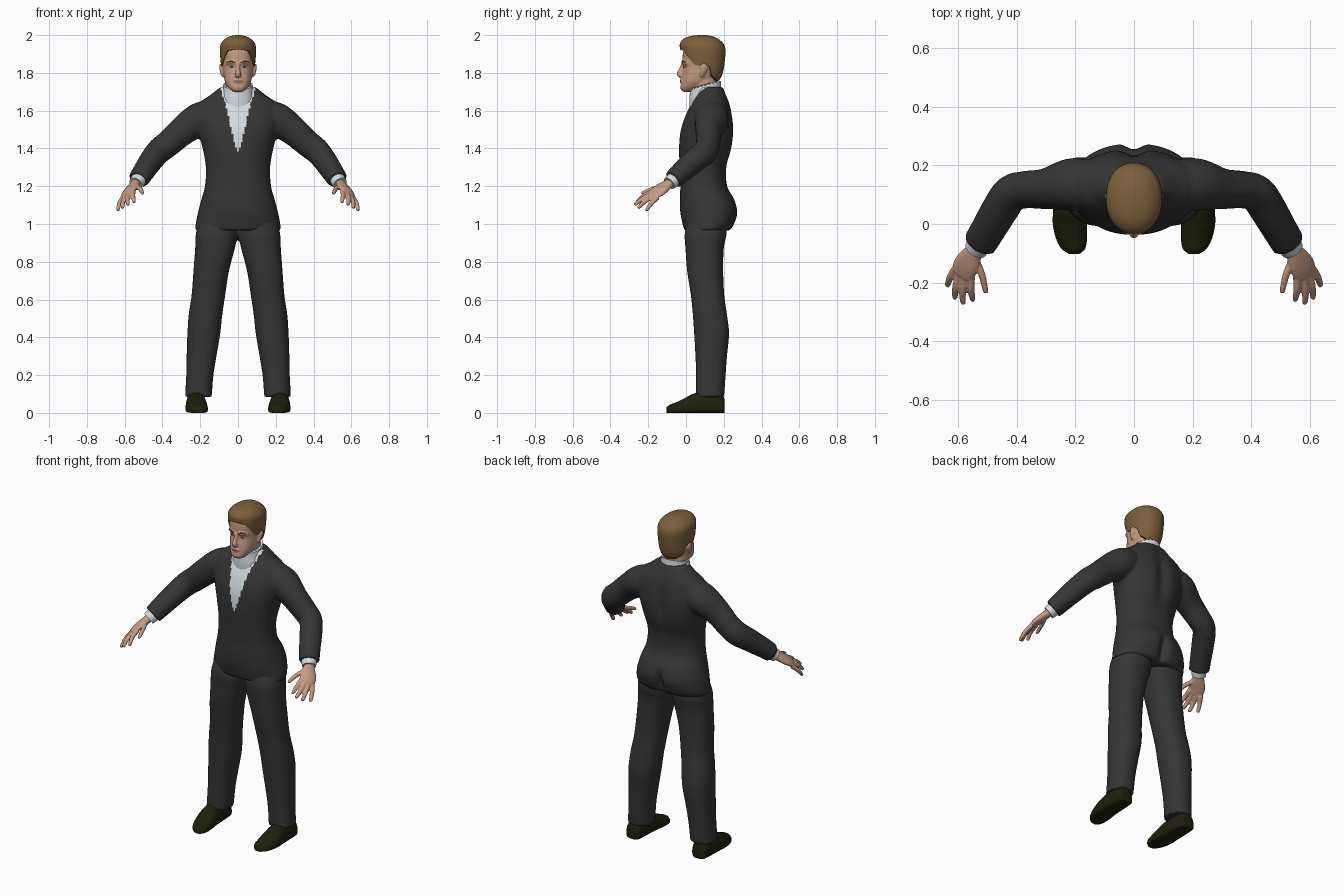
import bpy, bmesh, math
from mathutils import Vector


def material(name, *rgb):
    m = bpy.data.materials.new(name)
    m.diffuse_color = (*rgb, 1)
    return m


SUIT = material("charcoal cloth", 0.036, 0.036, 0.037)
SHIRT = material("white cloth", 0.66, 0.72, 0.75)
SKIN = material("skin", 0.56, 0.33, 0.225)
HAIR = material("brown hair", 0.2, 0.115, 0.045)
SHOE = material("dark leather", 0.014, 0.014, 0.004)
LIPS = material("lips", 0.36, 0.17, 0.13)
EYE = material("eye white", 0.55, 0.5, 0.46)
IRIS = material("iris", 0.05, 0.04, 0.035)


def resample(keys, k=6):
    """Smooth curve through key rows, k steps per span."""
    out = []
    for i in range(len(keys) - 1):
        a, b, c, d = (keys[min(max(j, 0), len(keys) - 1)] for j in range(i - 1, i + 3))
        for s in range(k):
            t = s / k
            out.append([0.5 * (2*q + (r-p)*t + (2*p-5*q+4*r-s2)*t*t + (3*q-p-3*r+s2)*t**3)
                        for p, q, r, s2 in zip(a, b, c, d)])
    return out + [list(keys[-1])]


def lerp_table(table, a):
    for (x0, y0), (x1, y1) in zip(table, table[1:]):
        if a <= x1:
            return y0 + (y1 - y0) * (a - x0) / (x1 - x0)
    return table[-1][1]


def spow(v, p):
    return math.copysign(abs(v) ** (2 / p), v)


def skin_rings(bm, rings, side=1):
    """Join rings of points into a capped surface; side=-1 mirrors it."""
    vs = [[bm.verts.new((p[0] * side, p[1], p[2])) for p in r] for r in rings]
    n = len(vs[0])
    for a, b in zip(vs, vs[1:]):
        for i in range(n):
            bm.faces.new((a[i], a[(i+1) % n], b[(i+1) % n], b[i]))
    bm.faces.new(vs[0])
    bm.faces.new(vs[-1][::-1])


def body_rings(keys, n=48, p=2.2, k=6):
    """Horizontal sections: z, centre x, half width, front y, back y."""
    rings = []
    for z, xc, rx, yf, yb in resample(keys, k):
        ring = []
        for i in range(n):
            a = 2 * math.pi * i / n
            ring.append((xc + rx * spow(math.sin(a), p),
                         (yf + yb) / 2 - (yb - yf) / 2 * spow(math.cos(a), p), z))
        rings.append(ring)
    return rings


def tube_rings(keys, ref=(0, 0, 1), n=24, k=6):
    """Sections along a path: x, y, z, half width along ref, half thickness."""
    rows = resample(keys, k)
    pts = [Vector(r[:3]) for r in rows]
    rings = []
    for i, r in enumerate(rows):
        t = (pts[min(i+1, len(pts)-1)] - pts[max(i-1, 0)]).normalized()
        u = Vector(ref)
        u = (u - t * u.dot(t)).normalized()
        v = t.cross(u)
        rings.append([pts[i] + u * r[3] * math.cos(2*math.pi*j/n)
                      + v * r[4] * math.sin(2*math.pi*j/n) for j in range(n)])
    return rings


def finish(bm, name, mats, voxel=0, smooth=3, angle=50):
    """Turn bm into an object, optionally fusing overlapping pieces."""
    bmesh.ops.recalc_face_normals(bm, faces=bm.faces)
    me = bpy.data.meshes.new(name)
    bm.to_mesh(me)
    bm.free()
    ob = bpy.data.objects.new(name, me)
    bpy.context.collection.objects.link(ob)
    if voxel:
        m = ob.modifiers.new("fuse", 'REMESH')
        m.mode, m.voxel_size = 'VOXEL', voxel
        s = ob.modifiers.new("relax", 'SMOOTH')
        s.factor, s.iterations = 0.5, smooth
        dg = bpy.context.evaluated_depsgraph_get()
        me = bpy.data.meshes.new_from_object(ob.evaluated_get(dg))
        ob.modifiers.clear()
        ob.data = me
    me.materials.clear()
    for m in mats:
        me.materials.append(m)
    bpy.ops.object.select_all(action='DESELECT')
    ob.select_set(True)
    bpy.context.view_layer.objects.active = ob
    bpy.ops.object.shade_smooth_by_angle(angle=math.radians(angle))
    return ob


# Jacket: torso with back groove and seat cleft, fused with the sleeves
bm = bmesh.new()
rings = body_rings([
    (0.965, 0, 0.226, -0.008, 0.235), (1.0, 0, 0.224, -0.018, 0.258), (1.06, 0, 0.212, -0.03, 0.275),
    (1.13, 0, 0.194, -0.033, 0.258), (1.2, 0, 0.175, -0.03, 0.218), (1.3, 0, 0.17, -0.033, 0.215),
    (1.4, 0, 0.187, -0.037, 0.245), (1.5, 0, 0.212, -0.027, 0.256), (1.58, 0, 0.225, 0.0, 0.246),
    (1.64, 0, 0.205, 0.03, 0.232), (1.68, 0, 0.15, 0.05, 0.215), (1.725, 0, 0.094, 0.065, 0.196)], 72)
for r in rings:
    for i, (x, y, z) in enumerate(r):
        if y > 0.12:
            cleft = 0.045 * math.exp(-((z - 1.03) / 0.07) ** 2) * math.exp(-(x / 0.022) ** 2)
            spine = 0.024 * math.exp(-((z - 1.5) / 0.13) ** 2) * math.exp(-(x / 0.035) ** 2)
            r[i] = (x, y - cleft - spine, z)
skin_rings(bm, rings)
SLEEVE = [(0.13, 0.13, 1.58, 0.08, 0.08), (0.21, 0.135, 1.552, 0.088, 0.09),
          (0.3, 0.12, 1.487, 0.077, 0.07), (0.37, 0.117, 1.425, 0.071, 0.064),
          (0.42, 0.103, 1.385, 0.069, 0.064), (0.46, 0.045, 1.335, 0.064, 0.063),
          (0.495, -0.015, 1.283, 0.058, 0.06), (0.527, -0.068, 1.235, 0.052, 0.058)]
for s in (1, -1):
    skin_rings(bm, tube_rings(SLEEVE), s)
jacket = finish(bm, "jacket", (SUIT, SHIRT), 0.01, 3)
OPENING = [(1.38, 0), (1.41, 0.013), (1.5, 0.036), (1.6, 0.056), (1.68, 0.083), (1.73, 0.095)]
for f in jacket.data.polygons:
    x, y, z = f.center
    f.material_index = int(y < 0.12 and z > 1.385 and abs(x) < lerp_table(OPENING, z))

# Trousers: both legs fused at the hips
bm = bmesh.new()
LEG = [(0.085, 0.21, 0.071, 0.053, 0.202), (0.2, 0.202, 0.072, 0.053, 0.21), (0.3, 0.193, 0.079, 0.05, 0.217),
       (0.42, 0.181, 0.087, 0.043, 0.228), (0.52, 0.172, 0.089, 0.036, 0.217), (0.62, 0.157, 0.089, 0.026, 0.203),
       (0.75, 0.142, 0.094, 0.006, 0.197), (0.87, 0.122, 0.105, -0.003, 0.2),
       (0.95, 0.112, 0.111, -0.007, 0.215), (1.02, 0.105, 0.1, 0.01, 0.21)]
for s in (1, -1):
    skin_rings(bm, body_rings(LEG, 40, 2.3), s)
finish(bm, "trousers", (SUIT,), 0.011, 2)

# Shoes: upright sections from heel to toe (y, x, half width, height)
SHOES = [(0.203, 0.222, 0.03, 0.07), (0.19, 0.222, 0.046, 0.1), (0.13, 0.222, 0.052, 0.115),
         (0.05, 0.221, 0.055, 0.105), (0.0, 0.219, 0.058, 0.082), (-0.05, 0.213, 0.053, 0.057),
         (-0.085, 0.207, 0.04, 0.044), (-0.102, 0.204, 0.018, 0.03)]
for s, name in ((1, "left_shoe"), (-1, "right_shoe")):
    bm = bmesh.new()
    rings = []
    for y, xc, rx, h in resample(SHOES, 4):
        ring = []
        for i in range(28):
            a = 2 * math.pi * i / 28
            low = math.sin(a) < 0
            ring.append((xc + rx * spow(math.cos(a), 4 if low else 2.4), y,
                         h * (0.35 + (0.35 * spow(math.sin(a), 5) if low else 0.65 * math.sin(a)))))
        rings.append(ring)
    skin_rings(bm, rings, s)
    finish(bm, name, (SHOE,))

# Hands: palm, thumb and four tapering fingers; shirt cuffs at the wrists
WIDE = (0.06, 0.04, -0.03)
FINGERS = [((0.556, -0.18, 1.17), (0.556, -0.222, 1.15), (0.55, -0.258, 1.118)),
           ((0.577, -0.178, 1.16), (0.585, -0.228, 1.135), (0.583, -0.268, 1.105)),
           ((0.594, -0.168, 1.15), (0.608, -0.214, 1.122), (0.611, -0.25, 1.088)),
           ((0.608, -0.152, 1.14), (0.627, -0.182, 1.11), (0.636, -0.208, 1.075)),
           ((0.545, -0.115, 1.2), (0.52, -0.17, 1.188), (0.506, -0.228, 1.165))]
for s, side in ((1, "left"), (-1, "right")):
    bm = bmesh.new()
    skin_rings(bm, tube_rings([
        (0.52, -0.06, 1.24, 0.027, 0.024), (0.543, -0.09, 1.214, 0.03, 0.023),
        (0.561, -0.122, 1.192, 0.043, 0.022), (0.577, -0.15, 1.172, 0.047, 0.019),
        (0.587, -0.175, 1.155, 0.042, 0.015)], WIDE), s)
    for a, b, c in FINGERS:
        end = Vector(c) + (Vector(c) - Vector(b)) * 0.12
        skin_rings(bm, tube_rings([(*a, 0.0145, 0.0135), (*b, 0.0125, 0.012),
                                   (*c, 0.01, 0.009), (*end, 0.004, 0.004)], WIDE, 12, 4), s)
    finish(bm, side + "_hand", (SKIN,), 0.0045, 2)
    bm = bmesh.new()
    skin_rings(bm, tube_rings([(0.51, -0.04, 1.26, 0.04, 0.043), (0.528, -0.069, 1.232, 0.039, 0.042),
                               (0.541, -0.088, 1.215, 0.036, 0.039)], n=28, k=2), s)
    finish(bm, side + "_cuff", (SHIRT,))

# Shirt collar: sloped neck band with a notched rim
bm = bmesh.new()
rings = body_rings([(1.6, 0, 0.105, 0.02, 0.2), (1.66, 0, 0.092, 0.018, 0.195),
                    (1.7, 0, 0.082, 0.02, 0.188), (1.732, 0, 0.078, 0.022, 0.184)], 48, 2, 3)
for k, r in enumerate(rings):
    t = k / (len(rings) - 1)
    notch = 0.007 if k == len(rings) - 1 else 0
    rings[k] = [(x, y, z + t * t * (y - 0.1) * 0.28 + notch * (i % 2)) for i, (x, y, z) in enumerate(r)]
skin_rings(bm, rings)
finish(bm, "shirt_collar", (SHIRT,))

# Head: skull, neck, nose, brow ridge, chin and ears fused
bm = bmesh.new()
skin_rings(bm, body_rings([
    (1.7, 0, 0.026, -0.018, 0.03), (1.718, 0, 0.046, -0.03, 0.075), (1.75, 0, 0.067, -0.025, 0.125),
    (1.785, 0, 0.076, -0.021, 0.165), (1.825, 0, 0.081, -0.014, 0.185), (1.86, 0, 0.084, -0.018, 0.193),
    (1.92, 0, 0.085, -0.014, 0.195), (1.96, 0, 0.068, 0.01, 0.17), (1.98, 0, 0.04, 0.04, 0.13)], 48, 2.3))
skin_rings(bm, tube_rings([(0, 0.105, 1.6, 0.07, 0.07), (0, 0.1, 1.7, 0.07, 0.07),
                           (0, 0.095, 1.8, 0.065, 0.065)], (1, 0, 0)))
skin_rings(bm, tube_rings([(0, -0.012, 1.85, 0.009, 0.012), (0, -0.025, 1.815, 0.011, 0.014),
                           (0, -0.032, 1.795, 0.016, 0.017), (0, -0.025, 1.78, 0.016, 0.011)], (1, 0, 0), 16))
skin_rings(bm, tube_rings([(0, -0.021, 1.767, 0.018, 0.007), (0, -0.023, 1.757, 0.026, 0.01),
                           (0, -0.021, 1.745, 0.018, 0.007)], (1, 0, 0), 16))
for s in (1, -1):
    skin_rings(bm, tube_rings([(0.008, -0.014, 1.851, 0.008, 0.008), (0.035, -0.012, 1.857, 0.009, 0.009),
                               (0.062, 0.008, 1.85, 0.007, 0.008)], n=12), s)
    skin_rings(bm, tube_rings([(0.078, 0.082, 1.782, 0.01, 0.008), (0.085, 0.088, 1.8, 0.014, 0.009),
                               (0.09, 0.095, 1.828, 0.02, 0.009), (0.09, 0.096, 1.848, 0.012, 0.007)],
                              (0, 1, 0), 16), s)
head = finish(bm, "head", (SKIN, LIPS), 0.005, 3)
for f in head.data.polygons:
    x, y, z = f.center
    f.material_index = int(y < 0 and abs(z - 1.756) < 0.007 - 0.15 * abs(x) and abs(x) < 0.027)

# Eyes and eyebrows
for s, side in ((1, "left"), (-1, "right")):
    for part, y, size, mat in (("eye", -0.006, (0.013, 0.007, 0.0055), EYE),
                               ("iris", -0.011, (0.005, 0.0045, 0.005), IRIS)):
        bm = bmesh.new()
        bmesh.ops.create_uvsphere(bm, u_segments=16, v_segments=10, radius=1)
        for v in bm.verts:
            v.co = Vector((s * 0.033 + v.co.x * size[0], y + v.co.y * size[1], 1.833 + v.co.z * size[2]))
        finish(bm, side + "_" + part, (mat,))
    bm = bmesh.new()
    skin_rings(bm, tube_rings([(0.014, -0.021, 1.853, 0.003, 0.003), (0.036, -0.018, 1.862, 0.004, 0.004),
                               (0.06, 0.0, 1.856, 0.002, 0.003)], n=10), s)
    finish(bm, side + "_eyebrow", (HAIR,))

# Hair: cap running from the crown down to a hairline that varies around the head
SHAPE = [(1.75, 0.066, 0.0, 0.165), (1.775, 0.078, -0.008, 0.185), (1.81, 0.087, -0.014, 0.197),
         (1.86, 0.092, -0.022, 0.205), (1.92, 0.096, -0.031, 0.209), (1.955, 0.09, -0.032, 0.198),
         (1.98, 0.068, -0.013, 0.17), (1.994, 0.042, 0.02, 0.14), (2.0, 0.012, 0.065, 0.105)]
LINE = [(0, 1.925), (0.6, 1.917), (0.9, 1.875), (1.15, 1.845), (1.4, 1.835), (1.55, 1.85),
        (1.85, 1.835), (2.0, 1.785), (2.5, 1.762), (3.2, 1.755)]
rows = resample(SHAPE, 8)
cols = [[(r[0], r[i]) for r in rows] for i in (1, 2, 3)]
bm = bmesh.new()
rings = []
for k in range(30):
    t = 1 - (1 - min(k / 28, 1)) ** 1 
    t = t ** 1.6
    ring = []
    for i in range(64):
        a = 2 * math.pi * i / 64
        low = lerp_table(LINE, min(a, 2 * math.pi - a))
        z = 2.0 - (2.0 - low) * t
        rx, yf, yb = (lerp_table(c, z) for c in cols)
        g = 0.86 if k == 29 else 1  # last ring tucks under the rim
        ring.append((g * rx * spow(math.sin(a), 2.15),
                     (yf + yb) / 2 - g * (yb - yf) / 2 * spow(math.cos(a), 2.15), z))
    rings.append(ring)
skin_rings(bm, rings)
bm.faces.ensure_lookup_table()
bm.faces.remove(bm.faces[-1])
finish(bm, "hair", (HAIR,))
